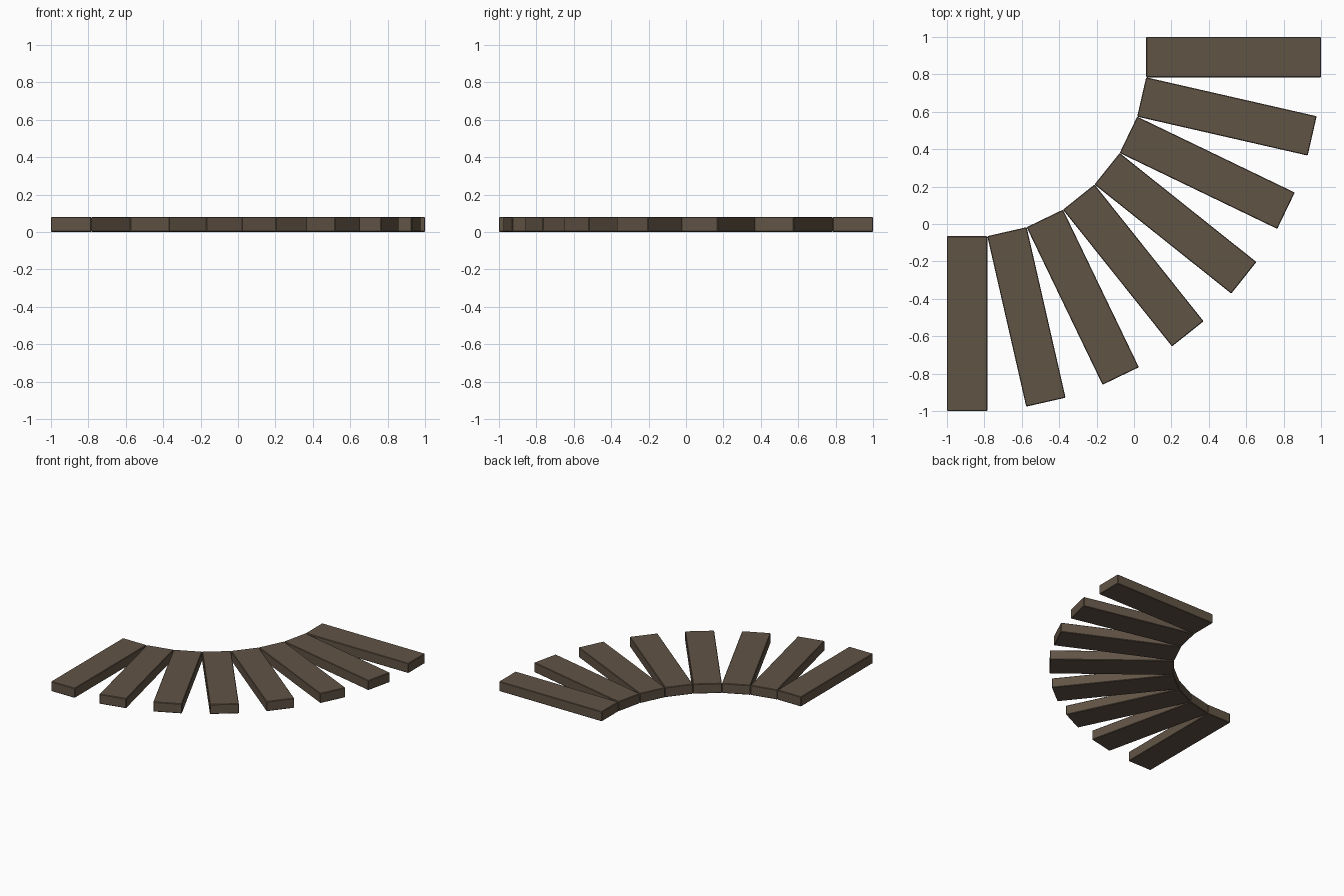
import bpy, math
from mathutils import Vector

if "Cube" in bpy.data.objects:
    bpy.data.objects.remove(bpy.data.objects["Cube"])

COUNT, LENGTH, HEIGHT = 8, 0.935, 0.08
STEP = math.pi / 2 / (COUNT - 1)
# Plank width chosen so the whole fan spans 2 units
WIDTH = (2 - LENGTH) / sum(math.cos(i * STEP) for i in range(COUNT))

wood = bpy.data.materials.new("dark_wood")
wood.diffuse_color = (0.12, 0.088, 0.06, 1)
wood.use_nodes = True
wood.node_tree.nodes["Principled BSDF"].inputs["Base Color"].default_value = wood.diffuse_color


def add_plank(name, centre, angle):
    bpy.ops.mesh.primitive_cube_add(size=1, location=centre, rotation=(0, 0, angle))
    plank = bpy.context.object
    plank.name = name
    plank.scale = (WIDTH, LENGTH, HEIGHT)
    bpy.ops.object.transform_apply(location=False, rotation=False, scale=True)
    bevel = plank.modifiers.new("eased_edges", 'BEVEL')
    bevel.width = 0.004
    bevel.segments = 1
    plank.data.materials.append(wood)


# Curved run of planks: inner ends join corner to corner, outer ends fan out
corner = Vector((-1, LENGTH - 1, 0))
for i in range(COUNT):
    a = i * STEP
    along = Vector((math.cos(a), math.sin(a), 0))
    outward = Vector((math.sin(a), -math.cos(a), 0))
    centre = corner + along * WIDTH / 2 + outward * LENGTH / 2
    add_plank(f"plank_{i + 1}", centre + Vector((0, 0, HEIGHT / 2)), a)
    corner += along * WIDTH
